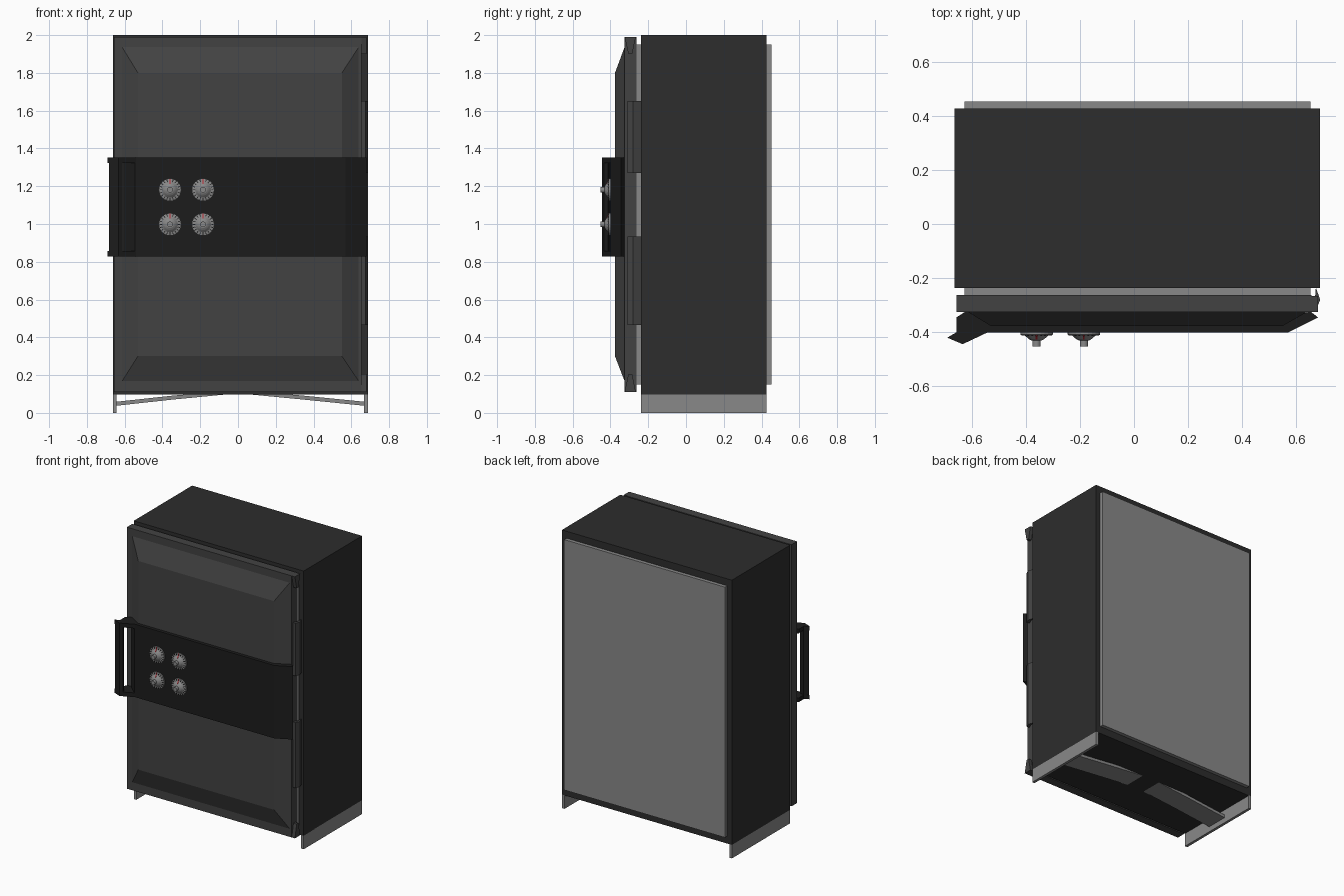
import bpy, bmesh, math
from mathutils import Matrix, Vector

if "Cube" in bpy.data.objects:
    bpy.data.objects.remove(bpy.data.objects["Cube"])


def material(name, r, g, b):
    m = bpy.data.materials.new(name)
    m.diffuse_color = (r, g, b, 1)
    m.use_nodes = True
    m.node_tree.nodes["Principled BSDF"].inputs["Base Color"].default_value = m.diffuse_color
    return m


BODY = material("dark_steel", 0.026, 0.026, 0.026)
DOOR = material("door_steel", 0.055, 0.055, 0.055)
BAND = material("black_steel", 0.012, 0.012, 0.012)
CORE = material("grey_steel", 0.25, 0.25, 0.25)
RED = material("red_mark", 0.5, 0.02, 0.03)


def finish(name, bm, mat):
    bmesh.ops.recalc_face_normals(bm, faces=bm.faces)
    me = bpy.data.meshes.new(name)
    bm.to_mesh(me)
    bm.free()
    me.materials.append(mat)
    ob = bpy.data.objects.new(name, me)
    bpy.context.collection.objects.link(ob)
    return ob


def box(name, lo, hi, mat):
    bm = bmesh.new()
    bmesh.ops.create_cube(bm, size=1)
    for v in bm.verts:
        v.co = [lo[i] if v.co[i] < 0 else hi[i] for i in range(3)]
    return finish(name, bm, mat)


def prism(name, pts, axis, a, b, mat):
    """Extrude a 2D outline along axis 0=x, 1=y or 2=z from a to b."""
    bm = bmesh.new()
    rings = []
    for h in (a, b):
        ring = []
        for p in pts:
            co = list(p)
            co.insert(axis, h)
            ring.append(bm.verts.new(co))
        rings.append(ring)
        bm.faces.new(ring)
    n = len(pts)
    for i in range(n):
        j = (i + 1) % n
        bm.faces.new((rings[0][i], rings[0][j], rings[1][j], rings[1][i]))
    return finish(name, bm, mat)


# Cabinet body and the grey core that shows at front and back
box("cabinet_body", (-0.663, -0.237, 0.097), (0.688, 0.426, 2.0), BODY)
box("back_panel", (-0.626, 0.40, 0.15), (0.652, 0.452, 1.95), CORE)
box("door_plug", (-0.626, -0.28, 0.15), (0.652, -0.22, 1.95), CORE)

# Side feet and sloping braces under the floor
for side, x0, x1 in (("left", -0.663, -0.643), ("right", 0.668, 0.688)):
    box(side + "_foot", (x0, -0.237, 0), (x1, 0.426, 0.1), CORE)
    s = -1 if side == "left" else 1
    xe = x1 if s < 0 else x0
    mx = s * 0.35
    prism(side + "_brace", [(xe, 0.038), (mx, 0.070), (s * 0.07, 0.097), (s * 0.07, 0.115),
                            (mx, 0.091), (xe, 0.059)], 1, 0.015, 0.175, CORE)

# Door slab with bevelled raised panel
box("door_slab", (-0.656, -0.325, 0.11), (0.655, -0.263, 1.99), DOOR)
panel = box("door_raised_panel", (-0.622, -0.376, 0.155), (0.648, -0.32, 1.95), DOOR)
for v in panel.data.vertices:
    if v.co.y < -0.35:
        v.co.x = -0.53 if v.co.x < 0 else 0.55
        v.co.z = 0.30 if v.co.z < 1 else 1.80

# Hinge straps and corner lugs along the right edge
STRAP = [(0.672, -0.235), (0.688, -0.28), (0.676, -0.31), (0.648, -0.31), (0.668, -0.28)]
for label, z0, z1 in (("lower", 0.465, 0.935), ("upper", 1.27, 1.65)):
    prism(label + "_hinge", STRAP, 2, z0, z1, DOOR)
for label, ze, zi in (("lower", 0.11, 0.205), ("upper", 1.99, 1.90)):
    prism(label + "_corner_lug", [(-0.325, ze), (-0.266, ze), (-0.285, zi), (-0.305, zi)],
          0, 0.645, 0.680, DOOR)

# Wide band across the door
ZB, ZT = 0.828, 1.352
prism("lock_band", [(0.57, -0.40), (0.68, -0.345), (0.65, -0.322), (0.55, -0.365),
                    (-0.53, -0.365), (-0.595, -0.33), (-0.605, -0.345), (-0.545, -0.40)],
      2, ZB, ZT, BAND)

# Pull handle: end caps and upright grip with an open slot
CAP = [(-0.54, -0.40), (-0.633, -0.444), (-0.69, -0.42), (-0.656, -0.40),
       (-0.656, -0.345), (-0.62, -0.322), (-0.54, -0.36)]
for label, z0, z1 in (("lower", ZB, ZB + 0.03), ("upper", ZT - 0.03, ZT)):
    prism(label + "_handle_cap", CAP, 2, z0, z1, BAND)
prism("handle_grip", [(-0.612, -0.434), (-0.633, -0.444), (-0.682, -0.422), (-0.656, -0.40),
                      (-0.618, -0.412)], 2, ZB + 0.02, ZT - 0.02, BAND)

# Combination dials: turned body, dark ticks and a red pointer
PROFILE = [(0.0, 0.0), (0.06, 0.0), (0.06, 0.009), (0.042, 0.013), (0.030, 0.024),
           (0.020, 0.030), (0.015, 0.031), (0.015, 0.052), (0.0, 0.052)]


def dial(name, x, z):
    bm = bmesh.new()
    vs = [bm.verts.new((r, -h, 0)) for r, h in PROFILE]
    es = [bm.edges.new(p) for p in zip(vs, vs[1:])]
    bmesh.ops.spin(bm, geom=vs + es, cent=(0, 0, 0), axis=(0, 1, 0),
                   angle=math.tau, steps=24, use_duplicate=False)
    bmesh.ops.remove_doubles(bm, verts=bm.verts, dist=1e-5)
    finish(name, bm, CORE).location = (x, -0.40, z)
    bm = bmesh.new()
    for i in range(1, 20):
        m = (Matrix.Rotation(math.tau * i / 20, 4, 'Y')
             @ Matrix.Translation(Vector((0, -0.0112, 0.050)))
             @ Matrix.Diagonal((0.004, 0.003, 0.013, 1)))
        bmesh.ops.create_cube(bm, size=1, matrix=m)
    finish(name + "_ticks", bm, BAND).location = (x, -0.40, z)
    prism(name + "_pointer", [(-0.413, z + 0.058), (-0.4155, z + 0.042), (-0.426, z + 0.030),
                              (-0.422, z + 0.030), (-0.405, z + 0.058)],
          0, x - 0.003, x + 0.003, RED)


for row, z in (("lower", 0.998), ("upper", 1.181)):
    for col, x in (("left", -0.36), ("right", -0.185)):
        dial(f"{row}_{col}_dial", x, z)
